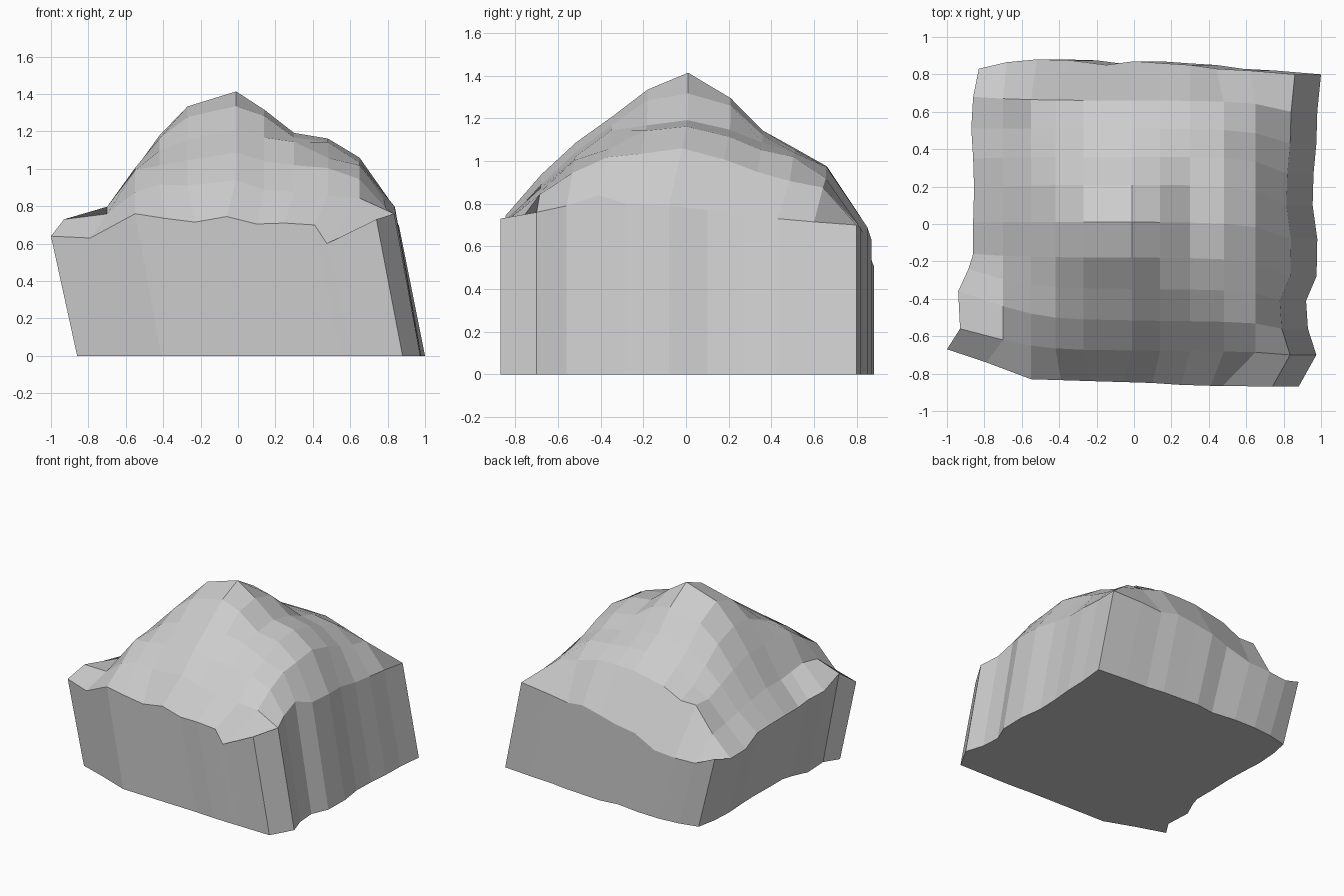
import bpy, bmesh

if "Cube" in bpy.data.objects:
    bpy.data.objects.remove(bpy.data.objects["Cube"])

N = 10          # cells per side of the terrain grid
SHEAR = 0.14    # the skirt leans toward +x on its way to the ground

# Rim of the terrain: four edge paths (x, y, z)
front = [(-1, -.67, .64), (-.79, -.74, .63), (-.55, -.83, .76), (-.39, -.835, .735),
         (-.23, -.84, .715), (-.06, -.845, .745), (.1, -.85, .705), (.25, -.86, .71),
         (.41, -.865, .70), (.475, -.865, .60), (.74, -.87, .73)]
back = [(-.83, .83, .565), (-.68, .865, .506), (-.52, .88, .51), (-.34, .875, .52),
        (-.15, .85, .595), (0, .87, .63), (.14, .86, .66), (.3, .85, .69),
        (.44, .83, .665), (.62, .82, .685), (.86, .80, .70)]
left = [front[0], (-.93, -.56, .73), (-.94, -.36, .67), (-.885, -.24, .633),
        (-.86, -.16, .60), (-.86, .01, .60), (-.855, .19, .595), (-.86, .35, .594),
        (-.87, .51, .53), (-.86, .68, .52), back[0]]
right = [front[N], (.835, -.70, .76), (.79, -.56, .79), (.78, -.41, .84),
         (.836, -.28, .80), (.84, -.08, .79), (.815, .1, .77), (.82, .27, .74),
         (.835, .43, .73), (.84, .6, .715), back[N]]

# Interior grid lines and the dome's rise above the rim along each axis
xs = [-.86, -.70, -.55, -.42, -.27, -.01, .14, .30, .48, .65, .84]
ys = [-.85, -.68, -.52, -.35, -.18, .01, .21, .36, .51, .66, .86]
rise_x = [0, .20, .35, .53, .65, .69, .59, .44, .42, .35, 0]
rise_y = [0, .14, .31, .43, .60, .69, .59, .46, .42, .35, 0]
PEAK = .69
# local bumps and hollows
knobs = {(1, 1): -.04, (2, 1): -.05, (9, 1): .09, (9, 2): .03, (8, 3): -.07,
         (1, 8): .04, (2, 8): .03, (1, 9): .04, (2, 9): .09, (3, 9): .03,
         (9, 6): -.02, (9, 7): -.03, (9, 8): -.06, (9, 9): -.07, (8, 9): -.03}


def lerp(a, b, t):
    return a + (b - a) * t


def rim_height(i, j):
    """Coons blend of the four rim heights."""
    u, v = i / N, j / N
    corners = lerp(lerp(front[0][2], front[N][2], u), lerp(back[0][2], back[N][2], u), v)
    return lerp(left[j][2], right[j][2], u) + lerp(front[i][2], back[i][2], v) - corners


def terrain_point(i, j):
    if j == 0:
        return front[i]
    if j == N:
        return back[i]
    if i == 0:
        return left[j]
    if i == N:
        return right[j]
    # rows bend toward the rim near the left and right sides
    y = ys[j] + (left[j][1] - ys[j]) * .5 ** i + (right[j][1] - ys[j]) * .3 ** (N - i)
    a, b = rise_x[i], rise_y[j]
    dome = (min(a, b) + a * b / PEAK) / 2
    return xs[i], y, rim_height(i, j) + dome + knobs.get((i, j), 0)


bm = bmesh.new()

# Terrain surface
grid = [[bm.verts.new(terrain_point(i, j)) for i in range(N + 1)] for j in range(N + 1)]
for j in range(N):
    for i in range(N):
        bm.faces.new((grid[j][i], grid[j][i + 1], grid[j + 1][i + 1], grid[j + 1][i]))

# Leaning skirt down to the ground, then the flat underside
rim = (grid[0][:N] + [grid[j][N] for j in range(N)]
       + grid[N][:0:-1] + [grid[j][0] for j in range(N, 0, -1)])
foot = [bm.verts.new((v.co.x + SHEAR, v.co.y, 0)) for v in rim]
for k in range(len(rim)):
    n = (k + 1) % len(rim)
    bm.faces.new((rim[k], foot[k], foot[n], rim[n]))
bm.faces.new(foot[::-1])
bmesh.ops.recalc_face_normals(bm, faces=bm.faces)

mesh = bpy.data.meshes.new("rock_mound")
bm.to_mesh(mesh)
bm.free()
bpy.context.collection.objects.link(bpy.data.objects.new("rock_mound", mesh))
